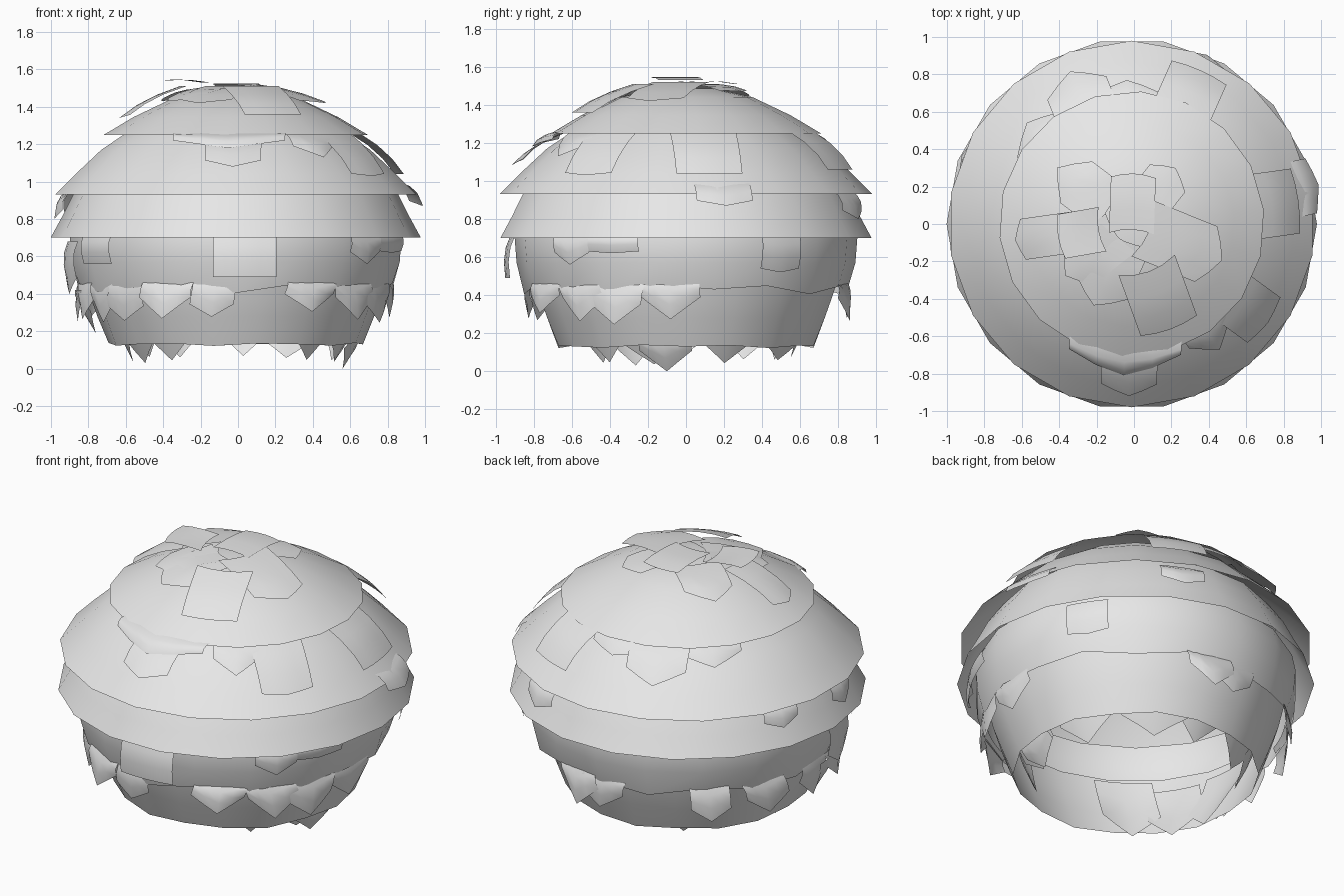
import bpy, bmesh, math, random
from mathutils import Vector

random.seed(4)
cube = bpy.data.objects.get("Cube")
if cube:
    bpy.data.objects.remove(cube)

SIDES = 18
CENTRE = Vector((-0.012, 0.0, 0.0))

grey = bpy.data.materials.new("pale grey")
grey.use_nodes = True
COLOUR = (0.8, 0.8, 0.8, 1)
grey.diffuse_color = COLOUR
grey.node_tree.nodes["Principled BSDF"].inputs["Base Color"].default_value = COLOUR


def finish(name, bm):
    for f in bm.faces:
        f.smooth = True
    mesh = bpy.data.meshes.new(name)
    bm.to_mesh(mesh)
    bm.free()
    mesh.materials.append(grey)
    obj = bpy.data.objects.new(name, mesh)
    bpy.context.collection.objects.link(obj)
    return obj


def skirt(name, profile, wave=0.0, turn=0.0):
    """Shell turned from (radius, height) points, rim first; closed if it ends near the axis."""
    bm = bmesh.new()
    rings = []
    for i, (r, z) in enumerate(profile):
        ring = []
        for k in range(SIDES):
            a = math.tau * (k + turn) / SIDES
            dz = wave * math.sin(k * 2.3) if i == 0 else 0
            ring.append(bm.verts.new(CENTRE + Vector((r * math.cos(a), r * math.sin(a), z + dz))))
        rings.append(ring)
    for low, high in zip(rings, rings[1:]):
        for k in range(SIDES):
            n = (k + 1) % SIDES
            bm.faces.new((low[k], low[n], high[n], high[k]))
    if profile[-1][0] < 0.2:
        bm.faces.new(rings[-1])
    return finish(name, bm)


def leaf(bm, angle, start, end, width, point=0.0, skew=0.0):
    """Curved patch hanging outwards from start to end, both (radius, height)."""
    a = math.radians(angle)
    out = Vector((math.cos(a), math.sin(a), 0))
    side = Vector((-math.sin(a), math.cos(a), 0))
    grid = []
    for row in range(4):
        t = row / 3
        line = []
        for s in (-1, -0.5, 0, 0.5, 1):
            reach = t * (1 - point * abs(s))          # shorter flanks make a pointed tip
            r = start[0] + (end[0] - start[0]) * reach
            z = start[1] + (end[1] - start[1]) * reach
            x = s * width / 2
            bulge = 0.02 * math.sin(math.pi * t)
            r += bulge - x * x / (2 * max(r, 0.35))   # wrap around the body
            line.append(bm.verts.new(CENTRE + out * r + side * (x + skew * t) + Vector((0, 0, z + bulge / 2))))
        grid.append(line)
    for low, high in zip(grid, grid[1:]):
        for k in range(4):
            bm.faces.new((low[k], high[k], high[k + 1], low[k + 1]))


def leaves(name, rows):
    bm = bmesh.new()
    for row in rows:
        leaf(bm, *row)
    return finish(name, bm)


# Overlapping shells from crown to base
skirt("crown_shell", [(0.71, 1.25), (0.55, 1.345), (0.35, 1.44), (0.15, 1.485)], turn=0.3)
skirt("upper_shell", [(0.98, 0.93), (0.87, 1.04), (0.73, 1.17), (0.55, 1.29)], turn=0.5)
skirt("middle_shell", [(0.99, 0.70), (0.93, 0.81), (0.87, 0.93), (0.78, 1.06)])
skirt("lower_shell", [(0.85, 0.43), (0.89, 0.57), (0.9, 0.7), (0.88, 0.8)], wave=0.025, turn=0.5)
skirt("base_shell", [(0.68, 0.13), (0.74, 0.28), (0.79, 0.42), (0.82, 0.55)], wave=0.008)

# Loose leaves around the crown
leaves("crown_leaves", [
    (-70, (0.27, 1.51), (0.6, 1.36), 0.32),
    (-22, (0.1, 1.52), (0.52, 1.42), 0.32, 0.15),
    (88, (-0.03, 1.52), (0.27, 1.51), 0.24),
    (52, (0.05, 1.51), (0.38, 1.47), 0.24, 0.15),
    (143, (0.15, 1.5), (0.5, 1.43), 0.28, 0.3),
    (190, (0.18, 1.53), (0.4, 1.54), 0.24),
    (188, (0.3, 1.51), (0.63, 1.34), 0.22, 0.1),
    (218, (0.1, 1.51), (0.45, 1.43), 0.26, 0.2),
    (245, (0.1, 1.51), (0.48, 1.42), 0.3, 0.2)])

# Leaves tucked under the crown rim
leaves("upper_leaves", [
    (-91, (0.66, 1.25), (0.92, 1.08), 0.3, 0.2),
    (-93, (0.68, 1.26), (0.81, 1.18), 0.6, 0.5),
    (-36, (0.63, 1.28), (0.9, 1.03), 0.3, 0.05),
    (-55, (0.6, 1.28), (0.82, 1.13), 0.26, 0.4),
    (8, (0.66, 1.26), (0.9, 1.04), 0.35),
    (66, (0.68, 1.26), (0.9, 1.06), 0.32),
    (112, (0.62, 1.28), (0.88, 1.09), 0.34, 0.3),
    (92, (0.6, 1.28), (0.77, 1.18), 0.34, 0.3),
    (136, (0.6, 1.28), (0.78, 1.16), 0.34, 0.4)])

# Leaves tucked under the upper rim
leaves("middle_leaves", [
    (12, (0.88, 1.0), (1.02, 0.87), 0.3, 0.2),
    (66, (0.9, 0.95), (0.99, 0.8), 0.25, 0.3),
    (158, (0.9, 0.95), (0.98, 0.82), 0.22, 0.3),
    (188, (0.9, 0.95), (0.98, 0.8), 0.2, 0.3)])

# Leaves tucked under the middle rim
leaves("lower_leaves", [
    (-87, (0.92, 0.72), (0.95, 0.49), 0.34),
    (-41, (0.91, 0.72), (0.93, 0.56), 0.24, 0.4),
    (-25, (0.91, 0.72), (0.92, 0.62), 0.3, 0.1),
    (33, (0.92, 0.72), (0.91, 0.52), 0.24, 0.1),
    (192, (0.9, 0.68), (0.91, 0.4), 0.26, 0.3),
    (215, (0.91, 0.72), (0.91, 0.56), 0.26)])

# Short pointed leaves above the base shell
rows = []
for angle in (-133, -115, -97, -60, -43, -24, -6, 78, 92, 133, 154, 182, 196, 210):
    drop = random.uniform(0.24, 0.31)
    rows.append((angle, (0.83, 0.48), (0.82 + random.uniform(0, 0.06), drop),
                 random.uniform(0.22, 0.32), random.uniform(0.3, 0.6), random.uniform(-0.05, 0.05)))
rows.append((190, (0.86, 0.42), (0.76, 0.19), 0.2, 0.5))
leaves("gap_leaves", rows)

# Broad leaves lining the inside of the base shell, with tips showing below it
rows = []
for angle in (22, 56, 88, 118, 150, 182, 212, 236, 318, 346):
    rows.append((angle, (0.7, random.uniform(0.36, 0.5)), (0.55, random.uniform(0.03, 0.07)),
                 random.uniform(0.3, 0.38), 0.35, random.uniform(-0.05, 0.05)))
rows.append((-10, (0.66, 0.18), (0.58, 0.0), 0.28, 0.6))
leaves("base_lining", rows)
